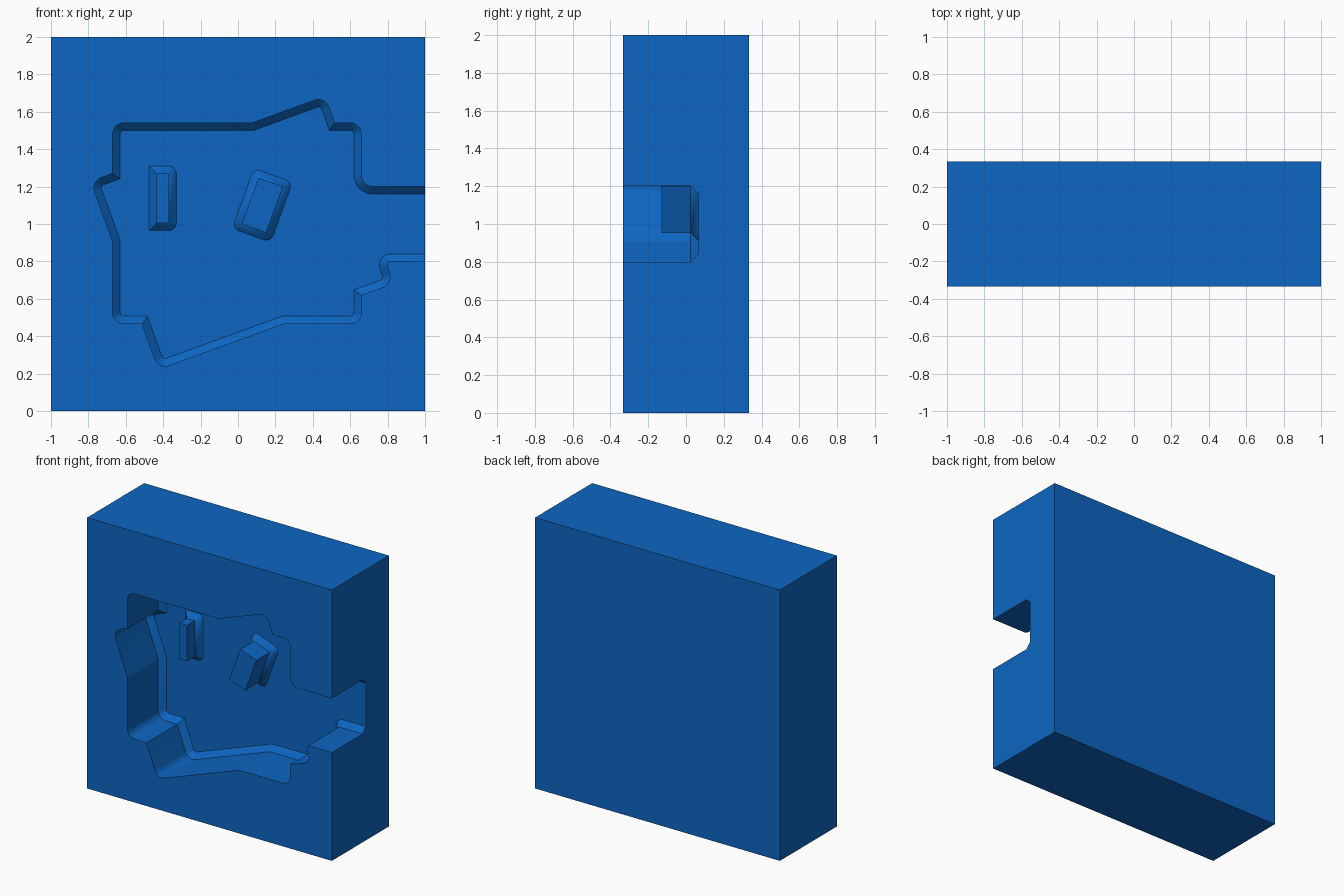
import bpy, bmesh, math
from mathutils import Vector, Matrix

if "Cube" in bpy.data.objects:
    bpy.data.objects.remove(bpy.data.objects["Cube"])

FRONT, FLOOR, CH = -0.333, 0.065, 0.04   # front face, pocket floor, floor chamfer

blue = bpy.data.materials.new("blue")
blue.diffuse_color = (0.004, 0.133, 0.54, 1)
blue.use_nodes = True
blue.node_tree.nodes["Principled BSDF"].inputs["Base Color"].default_value = blue.diffuse_color


def ring(corners, d=0.0, segs=8):
    """Offset a counter-clockwise outline inward by d and round its corners.
    A corner is (x, z, radius); radius None keeps it sharp."""
    pts = [Vector(c[:2]) for c in corners]
    n = len(pts)
    out = []
    for i, (x, z, r) in enumerate(corners):
        a = (pts[i] - pts[i - 1]).normalized()
        b = (pts[(i + 1) % n] - pts[i]).normalized()
        na, nb = Vector((-a.y, a.x)), Vector((-b.y, b.x))
        turn = 1 if a.x * b.y - a.y * b.x > 0 else -1
        p = pts[i] + (na + nb) * d / (1 + na.dot(nb))
        if r is None:
            out.append(p)
            continue
        r = max(r - d * turn, 0)
        ang = a.angle(b)
        centre = p - a * r * math.tan(ang / 2) + na * turn * r
        for k in range(segs + 1):
            rot = Matrix.Rotation(turn * ang * k / segs, 2)
            out.append(centre + rot @ (-na * turn * r))
    return out


def finish(ob, bm):
    bmesh.ops.recalc_face_normals(bm, faces=bm.faces)
    bm.to_mesh(ob.data)
    bm.free()


def loft(name, rings):
    """Closed solid through rings given as (y, points)."""
    bm = bmesh.new()
    loops = [[bm.verts.new((p.x, y, p.y)) for p in pts] for y, pts in rings]
    n = len(loops[0])
    for lo, hi in zip(loops, loops[1:]):
        for i in range(n):
            j = (i + 1) % n
            bm.faces.new((lo[i], lo[j], hi[j], hi[i]))
    bm.faces.new(loops[0])
    bm.faces.new(loops[-1])
    bmesh.ops.remove_doubles(bm, verts=bm.verts, dist=1e-5)
    me = bpy.data.meshes.new(name)
    ob = bpy.data.objects.new(name, me)
    bpy.context.collection.objects.link(ob)
    me.materials.append(blue)
    finish(ob, bm)
    return ob


def smooth(ob):
    bpy.ops.object.select_all(action='DESELECT')
    ob.select_set(True)
    bpy.context.view_layer.objects.active = ob
    bpy.ops.object.shade_smooth_by_angle(angle=math.radians(15))


# Solid block
bpy.ops.mesh.primitive_cube_add(size=1, location=(0, 0, 1))
block = bpy.context.object
block.name = "block"
block.scale = (2, 0.666, 2)
bpy.ops.object.transform_apply(location=True, scale=True)
block.data.materials.append(blue)

# Pocket outline, open through the right side
R = 0.06
outline = [
    (1.2, 1.2, None), (0.66, 1.2, R), (0.66, 1.54, R), (0.517, 1.54, None),
    (0.465, 1.682, R), (0.075, 1.54, None), (-0.67, 1.54, R),
    (-0.67, 1.27, None), (-0.787, 1.2275, R), (-0.67, 0.907, None),
    (-0.67, 0.467, R), (-0.513, 0.467, None), (-0.425, 0.224, R),
    (0.243, 0.467, None), (0.66, 0.467, R), (0.66, 0.62, None),
    (0.83, 0.682, R), (0.787, 0.8, 0.02), (1.2, 0.8, None)]
outer = ring(outline)
cutter = loft("pocket_cutter", [(FRONT - 0.1, outer), (FLOOR - CH, outer),
                                (FLOOR, ring(outline, CH))])
cutter.hide_render = True
mod = block.modifiers.new("pocket", 'BOOLEAN')
mod.object = cutter
mod.operation = 'DIFFERENCE'
mod.solver = 'EXACT'
bpy.context.view_layer.objects.active = block
bpy.ops.object.modifier_apply(modifier=mod.name)
bpy.data.objects.remove(cutter)
smooth(block)


# Rectangular bosses with a flared foot
def boss(name, cx, cz, w, h, tilt, top, radii):
    rot = Matrix.Rotation(math.radians(tilt), 2)
    corners = []
    for (sx, sz), r in zip(((-1, -1), (1, -1), (1, 1), (-1, 1)), radii):
        p = rot @ Vector((sx * w / 2, sz * h / 2))
        corners.append((cx + p.x, cz + p.y, r))
    base, foot = ring(corners), ring(corners, -CH)
    ob = loft(name, [(top, base), (FLOOR - CH, base), (FLOOR, foot),
                     (FLOOR + 0.01, foot)])
    smooth(ob)


boss("upright_boss", -0.4025, 1.1375, 0.065, 0.265, 0, -0.065, (None, 0, 0, None))
boss("tilted_boss", 0.13, 1.1, 0.139, 0.262, -20, -0.13, (0, 0, 0, 0))
